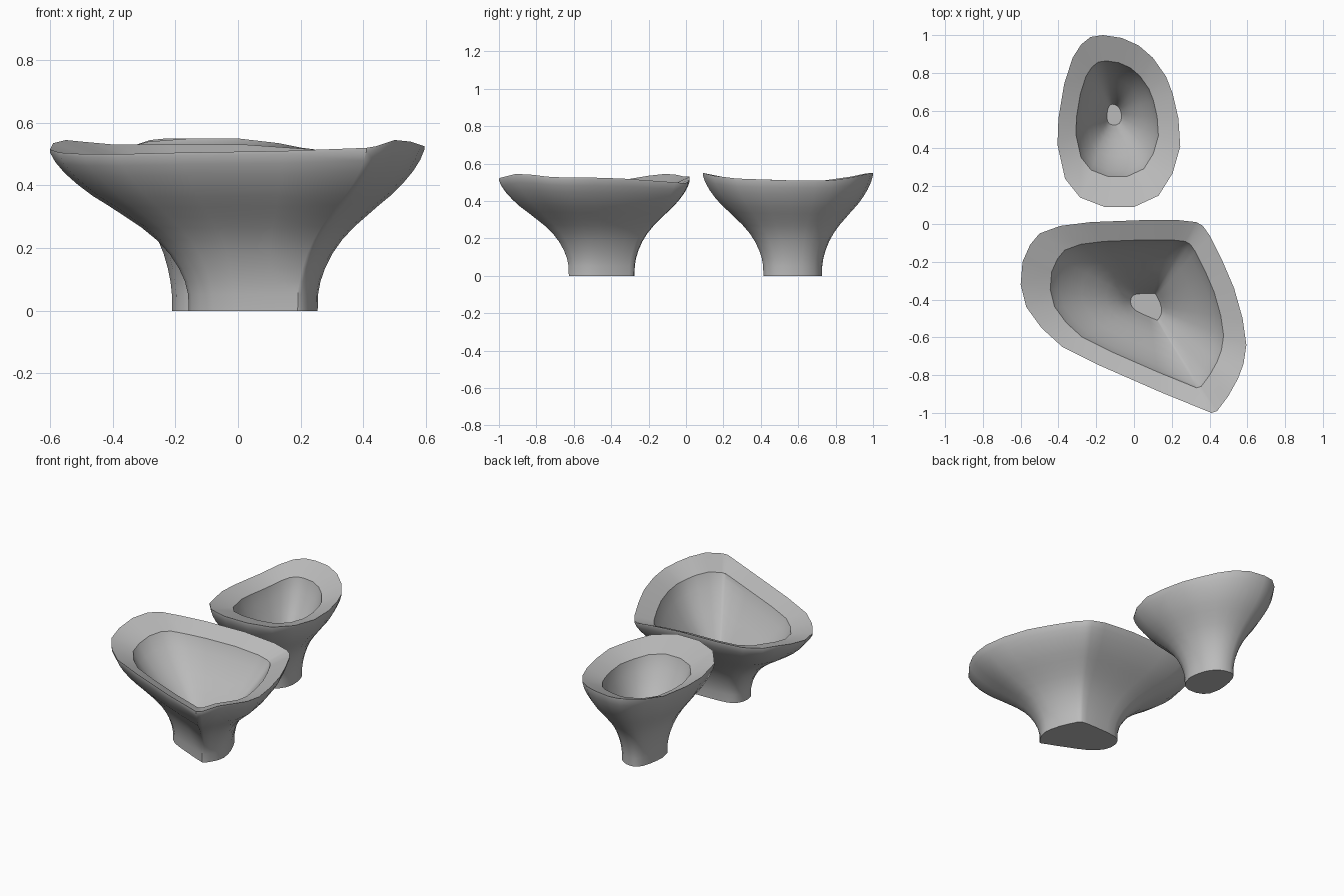
import bpy, bmesh, math

cube = bpy.data.objects.get("Cube")
if cube:
    bpy.data.objects.remove(cube, do_unlink=True)

grey = bpy.data.materials.new("plain grey")
grey.use_nodes = True
grey.diffuse_color = (0.5, 0.5, 0.5, 1)
grey.node_tree.nodes["Principled BSDF"].inputs["Base Color"].default_value = grey.diffuse_color

# Cross-section as (outline scale, height as a fraction of the rim height)
OUTER = [(.345, 0), (.347, .1), (.362, .18), (.39, .26), (.435, .35), (.495, .435), (.57, .515),
         (.645, .58), (.72, .645), (.8, .71), (.87, .78), (.93, .85), (.975, .92), (1, .98), (1, 1)]
# Bowl wall as (fraction of the inner rim scale, height fraction); the rim slopes down to it
INNER = [(1, .91), (.97, .86), (.9, .78), (.8, .68), (.68, .58), (.55, .48), (.43, .38),
         (.32, .28), (.24, .18), (.18, .1)]


def flared_bowl(name, outline, centre, inner_rim, rim_height):
    """Loft a freeform rim line along the outer and inner sections."""
    cx, cy = centre
    sections = OUTER + [(s * inner_rim, h) for s, h in INNER]
    bm = bmesh.new()
    rings = []
    for scale, level in sections:
        ring = []
        for x, y, rim in outline:
            # The rim undulates while the foot and bowl floor stay level
            z = level * (rim_height + (rim - rim_height) * level ** 2)
            ring.append(bm.verts.new((cx + (x - cx) * scale, cy + (y - cy) * scale, z)))
        rings.append(ring)
    n = len(outline)
    for low, high in zip(rings, rings[1:]):
        for i in range(n):
            j = (i + 1) % n
            bm.faces.new((low[i], low[j], high[j], high[i]))
    # Foot and bowl floor
    bm.faces.new(rings[0])
    bm.faces.new(rings[-1])
    bmesh.ops.recalc_face_normals(bm, faces=bm.faces)
    mesh = bpy.data.meshes.new(name)
    bm.to_mesh(mesh)
    bm.free()
    mesh.materials.append(grey)
    obj = bpy.data.objects.new(name, mesh)
    bpy.context.collection.objects.link(obj)
    bpy.ops.object.select_all(action="DESELECT")
    obj.select_set(True)
    bpy.context.view_layer.objects.active = obj
    bpy.ops.object.shade_smooth_by_angle(angle=math.radians(40))


# Large bowl with one pointed corner at the front
large_rim = [
    (-.6, -.32, .515), (-.59, -.2, .535), (-.55, -.11, .545), (-.5, -.05, .54), (-.39, -.01, .53),
    (-.23, .01, .53), (.03, .02, .53), (.24, .02, .515), (.33, .01, .5), (.365, -.01, .495),
    (.4, -.06, .5), (.47, -.2, .51), (.53, -.34, .52), (.575, -.5, .525), (.595, -.64, .525),
    (.58, -.74, .53), (.55, -.82, .54), (.5, -.91, .545), (.44, -.99, .525), (.41, -1, .52),
    (.14, -.89, .51), (-.18, -.75, .505), (-.38, -.65, .5), (-.49, -.55, .5), (-.57, -.44, .505)]
flared_bowl("large_bowl", large_rim, (.075, -.43), .768, .52)

# Small egg-shaped bowl behind it
small_rim = [
    (-.405, .42, .515), (-.4, .56, .51), (-.37, .74, .51), (-.325, .88, .53), (-.28, .95, .545),
    (-.23, .99, .55), (-.165, 1, .55), (-.065, .985, .55), (.025, .945, .54), (.1, .88, .525),
    (.17, .78, .51), (.205, .69, .51), (.235, .56, .51), (.245, .41, .515), (.205, .27, .52),
    (.13, .15, .535), (0, .09, .55), (-.155, .09, .55), (-.285, .14, .54), (-.365, .24, .52)]
flared_bowl("small_bowl", small_rim, (-.108, .584), .672, .52)
